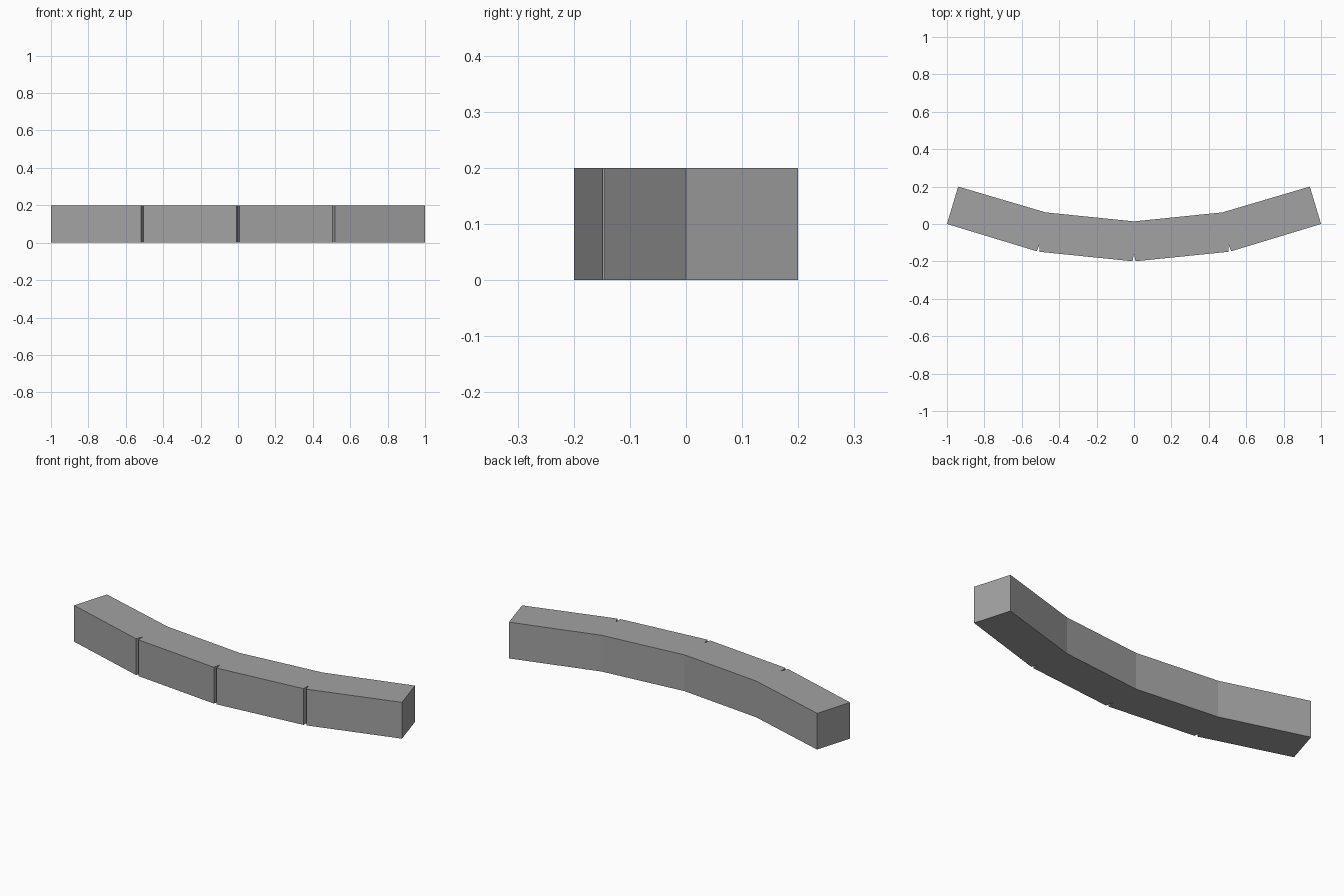
import bpy, bmesh
from mathutils import Vector

if "Cube" in bpy.data.objects:
    bpy.data.objects.remove(bpy.data.objects["Cube"])

HEIGHT = 0.2
GROOVE_HALF_WIDTH = 0.008
GROOVE_DEPTH = 0.042

# Plan outline: outer (front) and inner (back) corners, left to right
front = [Vector(p) for p in ((-1, 0), (-0.512, -0.148), (0, -0.2), (0.512, -0.148), (1, 0))]
back = [Vector(p) for p in ((-0.94, 0.2), (-0.472, 0.062), (0, 0.014), (0.472, 0.062), (0.94, 0.2))]

# Cut a V groove into the front at each inner joint
outline = [front[0]]
for i in range(1, 4):
    p = front[i]
    inward = (back[i] - p).normalized()
    outline += [p + (front[i - 1] - p).normalized() * GROOVE_HALF_WIDTH,
                p + inward * GROOVE_DEPTH,
                p + (front[i + 1] - p).normalized() * GROOVE_HALF_WIDTH]
outline += [front[4]] + back[::-1]

# Extrude the outline into the block
bm = bmesh.new()
base = bm.faces.new([bm.verts.new((p.x, p.y, 0)) for p in outline])
ext = bmesh.ops.extrude_face_region(bm, geom=[base], use_keep_orig=True)
top = [v for v in ext["geom"] if isinstance(v, bmesh.types.BMVert)]
bmesh.ops.translate(bm, verts=top, vec=(0, 0, HEIGHT))
bmesh.ops.recalc_face_normals(bm, faces=bm.faces)

mesh = bpy.data.meshes.new("curved_kerb")
bm.to_mesh(mesh)
bm.free()
stone = bpy.data.materials.new("grey stone")
stone.diffuse_color = (0.36, 0.36, 0.36, 1)
stone.use_nodes = True
stone.node_tree.nodes["Principled BSDF"].inputs["Base Color"].default_value = stone.diffuse_color
mesh.materials.append(stone)
bpy.context.collection.objects.link(bpy.data.objects.new("curved_kerb", mesh))
